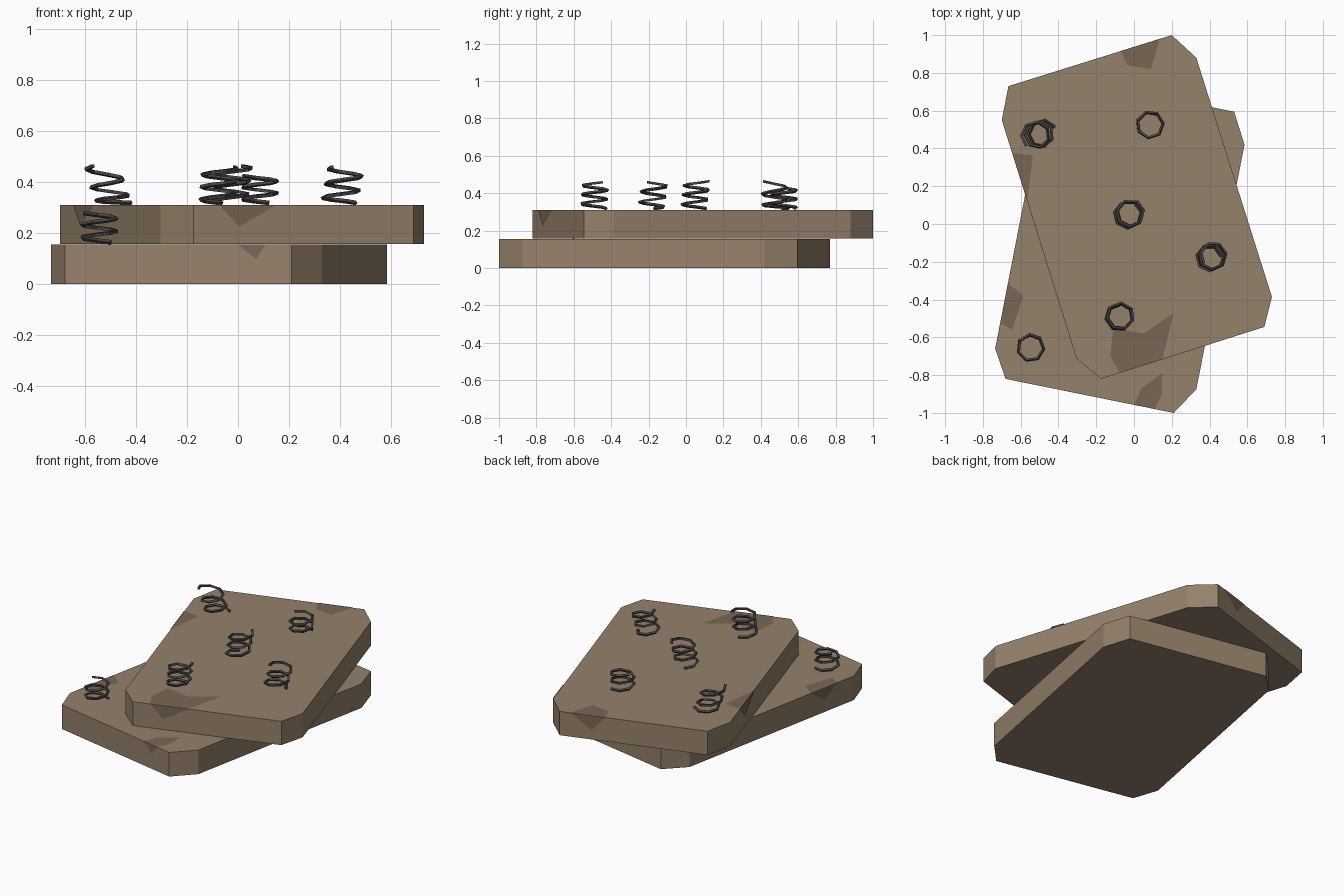
import bpy, bmesh, math
from mathutils import Vector

if "Cube" in bpy.data.objects:
    bpy.data.objects.remove(bpy.data.objects["Cube"])


def material(name, rgb):
    m = bpy.data.materials.new(name)
    m.diffuse_color = (*rgb, 1)
    m.use_nodes = True
    m.node_tree.nodes["Principled BSDF"].inputs["Base Color"].default_value = m.diffuse_color
    return m


FABRIC = material("fabric", (0.30, 0.22, 0.145))
STAIN = material("stain", (0.19, 0.135, 0.09))
STEEL = material("spring_steel", (0.07, 0.06, 0.06))


def finish(name, bm, mat):
    me = bpy.data.meshes.new(name)
    bm.to_mesh(me)
    bm.free()
    me.materials.append(mat)
    ob = bpy.data.objects.new(name, me)
    bpy.context.collection.objects.link(ob)
    return ob


def mattress(name, outline, z0, z1):
    bm = bmesh.new()
    base = bm.faces.new([bm.verts.new((x, y, z0)) for x, y in outline])
    res = bmesh.ops.extrude_face_region(bm, geom=[base], use_keep_orig=True)
    top = [g for g in res["geom"] if isinstance(g, bmesh.types.BMVert)]
    bmesh.ops.translate(bm, vec=(0, 0, z1 - z0), verts=top)
    bmesh.ops.recalc_face_normals(bm, faces=bm.faces)
    finish(name, bm, FABRIC)


def stain(name, pts, z, centre, t, depth):
    """Patch on top; its first two points lie on the rim, where it drips down the side."""
    bm = bmesh.new()
    a, b = Vector((*pts[0], z)), Vector((*pts[1], z))
    along = b - a
    out = Vector((along.y, -along.x, 0)).normalized()
    if out.dot(a - Vector((*centre, z))) < 0:
        out = -out
    lift = Vector((0, 0, 0.002))
    top = bm.faces.new([bm.verts.new(Vector((*p, z)) + lift) for p in pts])
    drip = [a, b, a + along * t - Vector((0, 0, depth))]
    side = bm.faces.new([bm.verts.new(p + out * 0.003) for p in drip])
    for f, n in ((top, lift), (side, out)):
        f.normal_update()
        if f.normal.dot(n) < 0:
            f.normal_flip()
    finish(name, bm, STAIN)


def spring(name, x, y, z, height, turns, drift, phase, stretch):
    """Low-poly helix, seven segments a turn; the last part is pulled upwards."""
    n = round(turns * 7)
    cu = bpy.data.curves.new(name, "CURVE")
    cu.dimensions = "3D"
    cu.bevel_depth = 0.009
    cu.bevel_resolution = 0
    cu.use_fill_caps = True
    sp = cu.splines.new("POLY")
    sp.points.add(n)
    for i, p in enumerate(sp.points):
        t = i / n
        ang = phase + math.tau * i / 7
        p.co = (x + drift[0] * t + 0.069 * math.cos(ang),
                y + drift[1] * t + 0.069 * math.sin(ang),
                z + 0.008 + height * t ** stretch, 1)
    sp.use_smooth = False
    tmp = bpy.data.objects.new(name + "_path", cu)
    bpy.context.collection.objects.link(tmp)
    me = bpy.data.meshes.new_from_object(
        tmp.evaluated_get(bpy.context.evaluated_depsgraph_get()))
    bpy.data.objects.remove(tmp)
    bm = bmesh.new()
    bm.from_mesh(me)
    for f in bm.faces:
        f.smooth = False
    finish(name, bm, STEEL)


# Two stacked mattresses with clipped corners
mattress("lower_mattress", [(0.21, -1.0), (0.33, -0.875), (0.585, 0.42), (0.53, 0.595),
                            (-0.36, 0.77), (-0.48, 0.65), (-0.735, -0.66), (-0.68, -0.82)],
         0, 0.155)
mattress("upper_mattress", [(0.20, 1.0), (0.33, 0.88), (0.73, -0.385), (0.69, -0.545),
                            (-0.175, -0.82), (-0.305, -0.71), (-0.70, 0.55), (-0.665, 0.73)],
         0.157, 0.31)

# Stains running over the rims
UP, LOW = (0.01, 0.09), (-0.075, -0.115)
stain("upper_back_stain", [(-0.07, 0.916), (0.135, 0.98), (0.09, 0.82), (-0.035, 0.84)],
      0.31, UP, 0.4, 0.09)
stain("upper_left_stain", [(-0.645, 0.375), (-0.565, 0.12), (-0.535, 0.365)],
      0.31, UP, 0.35, 0.08)
stain("upper_front_stain", [(-0.075, -0.788), (0.15, -0.717), (0.21, -0.47), (0.05, -0.58),
                            (-0.11, -0.55), (-0.125, -0.70)], 0.31, UP, 0.35, 0.085)
stain("lower_left_stain", [(-0.667, -0.315), (-0.708, -0.525), (-0.645, -0.56), (-0.585, -0.38)],
      0.155, LOW, 0.5, 0.08)
stain("lower_front_stain", [(0.0, -0.958), (0.11, -0.979), (0.145, -0.91), (0.15, -0.79),
                            (0.04, -0.87)], 0.155, LOW, 0.65, 0.057)

# Burst springs
SPRINGS = [
    (-0.48, 0.48, 0.31, 0.145, 2.6, (-0.05, -0.01), 0.5, 1.5),
    (0.085, 0.525, 0.31, 0.105, 2.3, (0.0, 0.0), 1.0, 1.0),
    (-0.035, 0.045, 0.31, 0.145, 2.9, (0.02, 0.015), 2.0, 1.0),
    (0.395, -0.185, 0.31, 0.14, 2.6, (0.03, 0.02), 0.2, 1.1),
    (-0.08, -0.495, 0.31, 0.14, 2.9, (0.01, 0.01), 1.5, 1.0),
    (-0.547, -0.655, 0.155, 0.115, 2.3, (0.0, 0.0), 0.8, 1.0),
]
for i, args in enumerate(SPRINGS):
    spring(f"spring_{i + 1}", *args)
